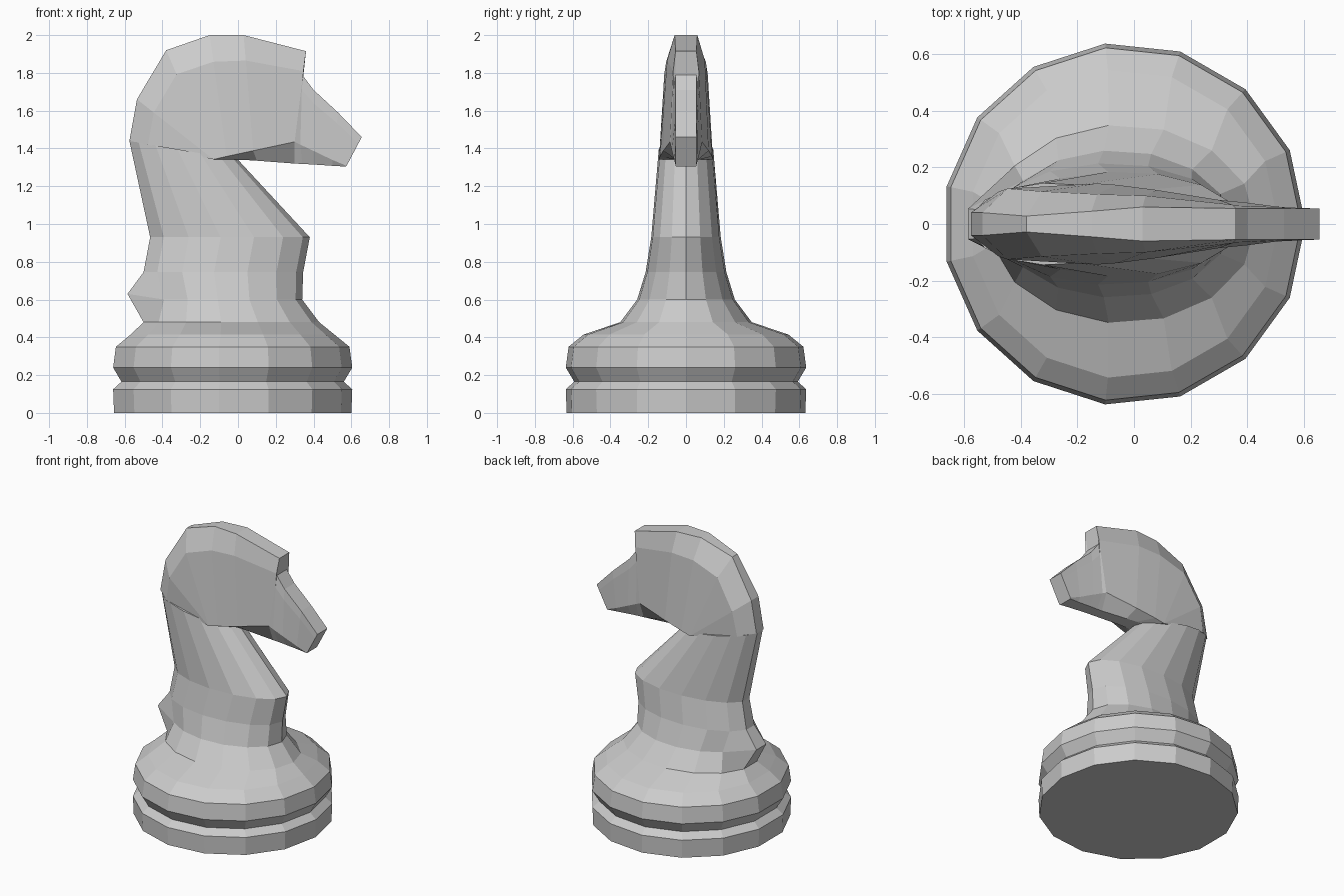
import bpy, bmesh, math

if "Cube" in bpy.data.objects:
    bpy.data.objects.remove(bpy.data.objects["Cube"])

N = 15  # sides of the turned base and neck


def loft(name, rings):
    """Skin a list of closed rings, cap both ends, keep flat faces."""
    bm = bmesh.new()
    rows = [[bm.verts.new(p) for p in r] for r in rings]
    n = len(rows[0])
    for a, b in zip(rows, rows[1:]):
        for i in range(n):
            j = (i + 1) % n
            bm.faces.new((a[i], a[j], b[j], b[i]))
    bm.faces.new(rows[0])
    bm.faces.new(rows[-1])
    bmesh.ops.remove_doubles(bm, verts=bm.verts, dist=0.0005)
    bmesh.ops.recalc_face_normals(bm, faces=bm.faces)
    me = bpy.data.meshes.new(name)
    bm.to_mesh(me)
    bm.free()
    ob = bpy.data.objects.new(name, me)
    bpy.context.collection.objects.link(ob)
    return ob


def oval(back, front, w):
    """15-sided oval between a back and a front (x, z) point, half width w."""
    c = math.cos(math.pi / N)
    pts = []
    for i in range(N):
        a = 2 * math.pi * i / N
        u = (math.cos(a) + c) / (1 + c)
        pts.append([back[0] + (front[0] - back[0]) * u, w * math.sin(a),
                    back[1] + (front[1] - back[1]) * u])
    return pts


def disc(r, z):
    cx = -0.035
    return oval((cx - r * math.cos(math.pi / N), z), (cx + r, z), r)


# Turned base with groove, flowing into the neck
rings = [disc(r, z) for r, z in
         [(0.635, 0), (0.64, 0.125), (0.595, 0.165), (0.64, 0.24), (0.625, 0.35), (0.545, 0.415)]]
tail = oval((-0.46, 0.60), (0.34, 0.60), 0.26)
for i in (7, 8):  # mane tip at the back of the neck
    tail[i][0], tail[i][2] = -0.585, 0.63
rings += [oval((-0.50, 0.48), (0.43, 0.48), 0.35),
          tail,
          oval((-0.50, 0.745), (0.345, 0.745), 0.215),
          oval((-0.465, 0.93), (0.38, 0.93), 0.185),
          oval((-0.575, 1.44), (0.0, 1.34), 0.145)]
loft("base_and_neck", rings)


def section(T, M, B, wt, wu, wm, wb, f=0.22):
    """Head slice: crest T, shoulder between T and M, cheek M, underside B."""
    U = (T[0] + (M[0] - T[0]) * f, T[1] + (M[1] - T[1]) * f)
    half = [(T, wt), (U, wu), (M, wm), (B, wb)]
    return ([(p[0], w, p[1]) for p, w in half] +
            [(p[0], -w, p[1]) for p, w in reversed(half)])


# Head: slices fan around the jaw corner, then run forward to the muzzle
jaw, throat = (-0.13, 1.342), (0.0, 1.34)
loft("head", [
    section((-0.575, 1.44), jaw, throat, 0.04, 0.115, 0.143, 0.05),
    section((-0.535, 1.66), jaw, throat, 0.04, 0.125, 0.143, 0.05),
    section((-0.38, 1.92), jaw, throat, 0.028, 0.115, 0.143, 0.05),
    section((-0.15, 2.0), (-0.06, 1.358), (0.02, 1.34), 0.045, 0.105, 0.138, 0.05),
    section((0.03, 2.0), (0.08, 1.388), (0.1, 1.335), 0.06, 0.10, 0.12, 0.045),
    section((0.36, 1.915), (0.30, 1.435), (0.3, 1.32), 0.055, 0.068, 0.085, 0.04),
    section((0.34, 1.79), (0.33, 1.42), (0.34, 1.318), 0.055, 0.066, 0.082, 0.04),
    section((0.40, 1.71), (0.40, 1.387), (0.4, 1.315), 0.055, 0.063, 0.075, 0.042),
    section((0.53, 1.59), (0.50, 1.339), (0.5, 1.308), 0.055, 0.059, 0.062, 0.045),
    section((0.655, 1.46), (0.575, 1.308), (0.57, 1.304), 0.055, 0.055, 0.055, 0.05),
])
